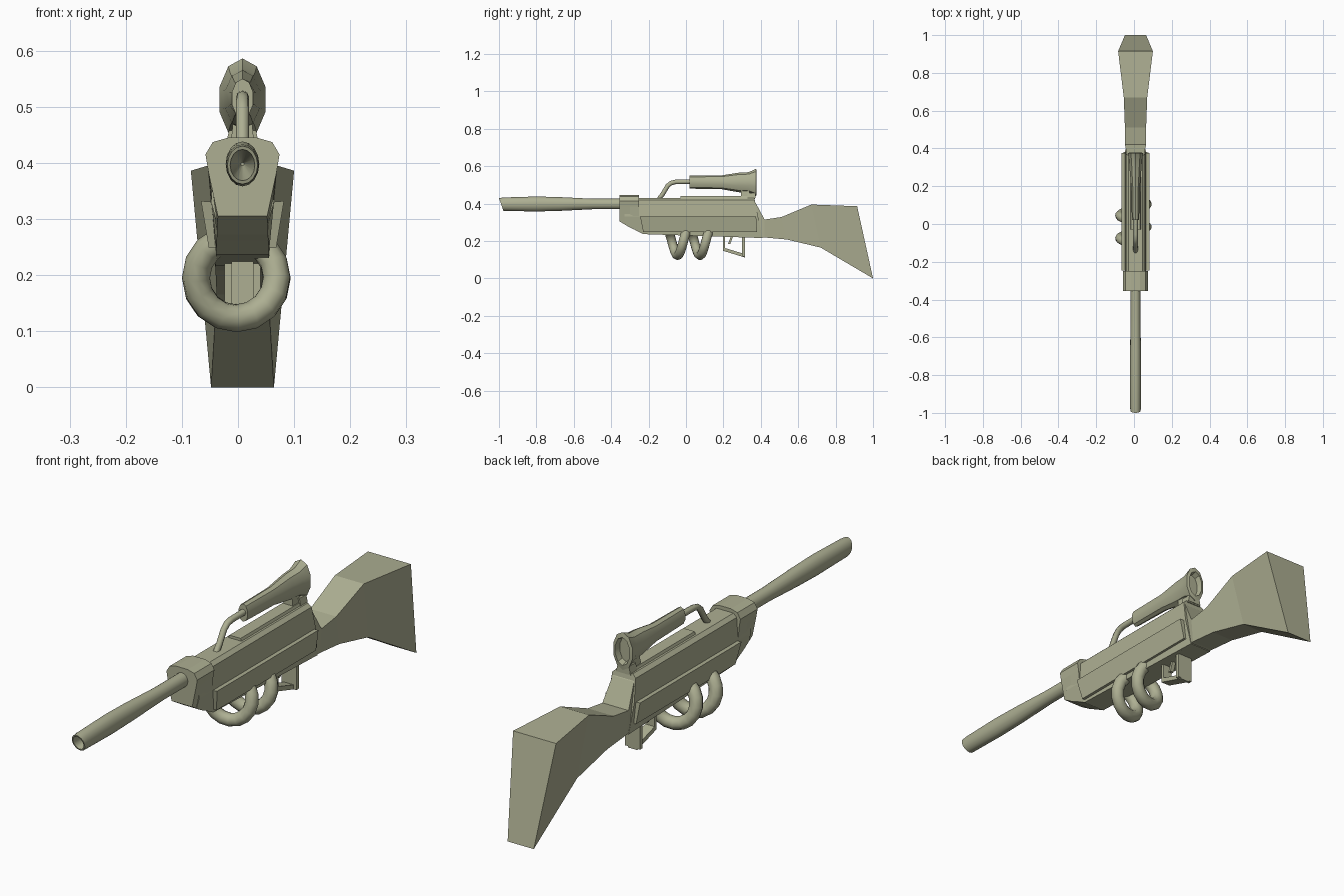
import bpy, bmesh
from math import sin, cos, pi, radians

if "Cube" in bpy.data.objects:
    bpy.data.objects.remove(bpy.data.objects["Cube"])

CX = 0.008  # centre line of the body

olive = bpy.data.materials.new("olive_grey")
olive.use_nodes = True
colour = (0.42, 0.43, 0.29, 1)
olive.diffuse_color = colour
olive.node_tree.nodes["Principled BSDF"].inputs["Base Color"].default_value = colour


def loft(name, rings, smooth=None, closed=False):
    """Skin a list of equal-length point rings, capped unless closed."""
    bm = bmesh.new()
    loops = [[bm.verts.new(p) for p in ring] for ring in rings]
    pairs = list(zip(loops, loops[1:]))
    if closed:
        pairs.append((loops[-1], loops[0]))
    else:
        bm.faces.new(loops[0])
        bm.faces.new(loops[-1])
    for a, b in pairs:
        for i in range(len(a)):
            j = (i + 1) % len(a)
            bm.faces.new((a[i], a[j], b[j], b[i]))
    bmesh.ops.recalc_face_normals(bm, faces=bm.faces)
    mesh = bpy.data.meshes.new(name)
    bm.to_mesh(mesh)
    bm.free()
    obj = bpy.data.objects.new(name, mesh)
    bpy.context.collection.objects.link(obj)
    mesh.materials.append(olive)
    if smooth:
        bpy.ops.object.select_all(action="DESELECT")
        obj.select_set(True)
        bpy.context.view_layer.objects.active = obj
        bpy.ops.object.shade_smooth_by_angle(angle=radians(smooth))
    return obj


def section(y, half, lean=0):
    """Mirrored cross-section from (half width, height) pairs, top to bottom."""
    top = half[0][1]
    right = [(CX + w, y + lean * (top - z), z) for w, z in half]
    left = [(CX - w, y + lean * (top - z), z) for w, z in reversed(half)]
    return right + left


def ovals(name, stations, sides, smooth, slant=0, slant_to=-2):
    """Oval tube along y; each station is (y, centre z, x radius, z radius)."""
    rings = []
    for y, zc, rx, rz in stations:
        s = slant if y < slant_to else 0
        ring = []
        for i in range(sides):
            a = 2 * pi * i / sides
            ring.append((CX + rx * sin(a), y - s * rz * (cos(a) - 1), zc + rz * cos(a)))
        rings.append(ring)
    return loft(name, rings, smooth)


def pipe(name, points, radius, bevel_sides):
    """Round bent tube through the points."""
    curve = bpy.data.curves.new(name, "CURVE")
    curve.dimensions = "3D"
    curve.bevel_depth = radius
    curve.bevel_resolution = bevel_sides
    curve.use_fill_caps = True
    spline = curve.splines.new("POLY")
    spline.points.add(len(points) - 1)
    for p, co in zip(spline.points, points):
        p.co = (*co, 1)
    spline.use_smooth = True
    curve.materials.append(olive)
    obj = bpy.data.objects.new(name, curve)
    bpy.context.collection.objects.link(obj)
    return obj


# Barrel, swelling toward a slanted, hollow muzzle
ovals("barrel", [
    (-0.85, 0.398, 0.003, 0.003), (-0.998, 0.396, 0.022, 0.028),
    (-1.0, 0.396, 0.027, 0.034), (-0.97, 0.397, 0.029, 0.036),
    (-0.80, 0.398, 0.030, 0.040), (-0.68, 0.398, 0.029, 0.037),
    (-0.50, 0.398, 0.026, 0.028), (-0.30, 0.398, 0.026, 0.028)],
    16, 40, slant=0.35, slant_to=-0.98)

# Front block around the barrel root
collar = [(0.025, 0.445), (0.053, 0.437), (0.066, 0.415), (0.061, 0.385)]
loft("front_block", [
    section(-0.355, collar + [(0.044, 0.305)]),
    section(-0.30, collar + [(0.045, 0.272)]),
    section(-0.25, collar + [(0.047, 0.25)])])

# Receiver with sloping nose and slanted rear end
upper = [(0.036, 0.431), (0.050, 0.418), (0.056, 0.33)]
loft("receiver", [
    section(-0.33, upper + [(0.045, 0.29)]),
    section(-0.23, upper + [(0.047, 0.237)]),
    section(0.365, upper + [(0.048, 0.216)], lean=0.2)])
loft("top_rail", [
    section(y, [(0.024, 0.441), (0.030, 0.425)]) for y in (-0.03, 0.37)])

# Side panels
for side, label in ((1, "left"), (-1, "right")):
    outline = [(0.050, 0.33), (0.074, 0.332), (0.060, 0.248), (0.040, 0.248)]
    rings = []
    for y, lean in ((-0.245, 0.2), (0.375, 0.06)):
        rings.append([(CX + side * x, y + lean * (0.33 - z), z) for x, z in outline])
    loft(label + "_side_panel", rings)

# Stock: each station is (top y, top z, half width, bottom y, bottom z, half width)
stock = [
    (0.345, 0.431, 0.036, 0.345, 0.218, 0.044),
    (0.372, 0.405, 0.046, 0.390, 0.219, 0.046),
    (0.42, 0.315, 0.056, 0.42, 0.219, 0.048),
    (0.51, 0.328, 0.056, 0.54, 0.208, 0.048),
    (0.67, 0.395, 0.062, 0.72, 0.165, 0.046),
    (0.915, 0.386, 0.092, 1.0, 0.0, 0.056)]
loft("stock", [
    [(CX + w, y, z), (CX + bw, by, bz), (CX - bw, by, bz), (CX - w, y, z)]
    for y, z, w, by, bz, bw in stock])

# Sight tube with flared, recessed eyepiece
ovals("sight", [
    (0.02, 0.515, 0.020, 0.035), (0.19, 0.514, 0.024, 0.037),
    (0.28, 0.513, 0.032, 0.052), (0.335, 0.513, 0.036, 0.055),
    (0.375, 0.513, 0.043, 0.073), (0.378, 0.513, 0.032, 0.054),
    (0.355, 0.513, 0.028, 0.048)], 10, 35)
loft("sight_mount", [
    section(y, [(0.016, 0.48), (0.022, 0.425)]) for y in (0.295, 0.34)])
loft("rear_mount_foot", [
    section(y, [(0.024, 0.458), (0.030, 0.43)]) for y in (0.33, 0.372)])
pipe("sight_pipe", [
    (CX, -0.145, 0.425), (CX, -0.125, 0.45), (CX, -0.098, 0.495),
    (CX, -0.08, 0.51), (CX, -0.055, 0.516), (CX, 0.04, 0.517)], 0.012, 2)

# Two-turn coil hanging under the receiver
steps = 32
coil = []
for i in range(steps + 1):
    a = 4 * pi * i / steps
    coil.append((-0.003 - 0.072 * sin(a), -0.105 + 0.24 * i / steps, 0.195 + 0.072 * cos(a)))
pipe("coil", coil, 0.025, 3)


# Trigger guard frame and trigger
def bar(name, a, b, width, thick):
    """Flat bar between two (y, z) points, thick along y or z as needed."""
    dy, dz = thick if isinstance(thick, tuple) else (thick, 0)
    rings = []
    for x in (CX - width, CX + width):
        rings.append([(x, a[0], a[1]), (x, a[0] + dy, a[1] + dz),
                      (x, b[0] + dy, b[1] + dz), (x, b[0], b[1])])
    loft(name, rings)


bar("guard_front", (0.197, 0.23), (0.197, 0.15), 0.02, 0.012)
bar("guard_bottom", (0.197, 0.148), (0.315, 0.112), 0.02, (0, 0.018))
bar("guard_rear", (0.30, 0.23), (0.30, 0.117), 0.032, 0.015)
bar("trigger", (0.24, 0.225), (0.225, 0.185), 0.008, 0.012)
